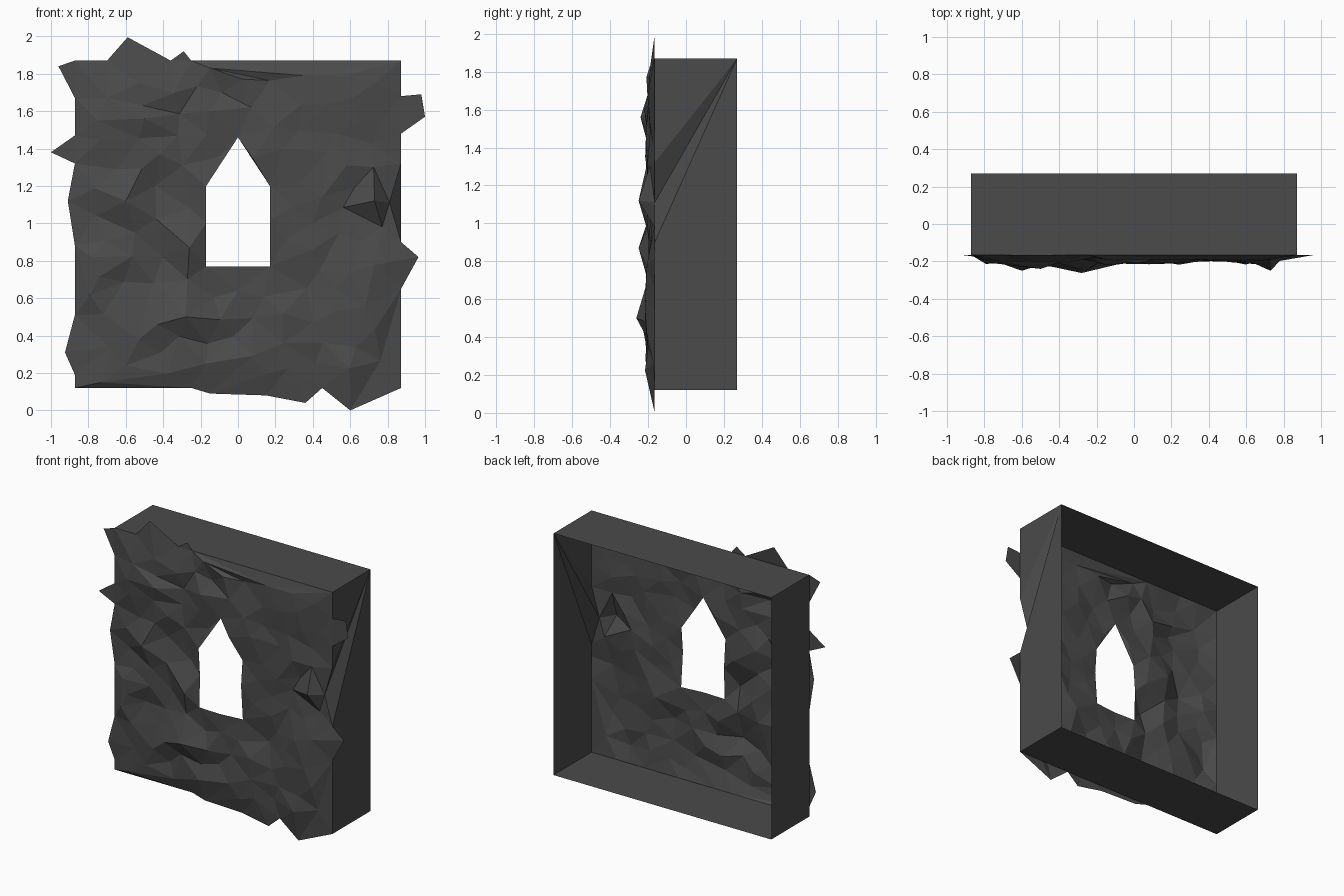
import bpy, bmesh, random
from mathutils import Vector
from mathutils.geometry import delaunay_2d_cdt

if "Cube" in bpy.data.objects:
    bpy.data.objects.remove(bpy.data.objects["Cube"])

random.seed(7)
FRONT, BACK, W, Z0, Z1 = -0.165, 0.27, 0.872, 0.12, 1.87

stone = bpy.data.materials.new("dark grey stone")
stone.diffuse_color = (0.07, 0.07, 0.07, 1)
stone.use_nodes = True
stone.node_tree.nodes["Principled BSDF"].inputs["Base Color"].default_value = stone.diffuse_color

# Jagged rim of the rock face (x, z), clockwise from the top left
RIM = [(-.96, 1.84), (-W, Z1), (-.7, Z1), (-.59, 1.995), (-.36, Z1), (-.29, 1.92), (-.25, Z1),
       (W, Z1), (W, 1.68), (.98, 1.69), (1, 1.57), (W, 1.48), (W, 1.32), (.81, 1.11), (W, .9),
       (.965, .82), (W, .65), (W, Z0), (.6, 0), (.45, Z0), (.36, .04), (.15, .08), (-.15, .09),
       (-.25, Z0), (-W, Z0), (-W, .19), (-.925, .31), (-W, .51), (-W, .88), (-.91, 1.12),
       (-W, 1.32), (-1, 1.38), (-W, 1.47), (-W, 1.67)]
# Pointed window opening
HOLE = [(-.17, .77), (0, .77), (.17, .77), (.17, 1.02), (.17, 1.2), (0, 1.46),
        (-.17, 1.2), (-.17, 1.0)]
# Main ridge points of the rock (x, z, y)
RIDGES = [(-.6, 1.12, -.25), (-.65, 1.29, -.19), (-.26, .87, -.25), (-.45, .68, -.18),
          (-.78, .82, -.21), (-.55, .95, -.2), (-.37, .61, -.21), (-.43, .46, -.23),
          (-.28, .5, -.262), (-.17, .25, -.21), (.24, .36, -.205), (0, .64, -.2),
          (.54, .95, -.18), (.45, 1.14, -.2), (.53, 1.48, -.19), (.24, 1.4, -.21),
          (.07, 1.62, -.2), (.49, 1.64, -.2), (-.15, 1.6, -.22), (-.75, 1.55, -.21),
          (-.51, 1.63, -.2), (-.5, 1.56, -.24), (-.42, 1.37, -.21), (-.53, 1.75, -.2),
          (.35, 1.79, -.19), (-.15, 1.83, -.19), (.4, .47, -.19), (.63, .34, -.2),
          (.4, .86, -.2), (.73, 1.12, -.25), (-.6, .24, -.2), (-.73, .15, -.19)]


def inside(p, poly):
    """Even-odd point in polygon test."""
    odd = False
    for (x1, y1), (x2, y2) in zip(poly, poly[1:] + poly[:1]):
        if (y1 > p[1]) != (y2 > p[1]) and p[0] < (x2 - x1) * (p[1] - y1) / (y2 - y1) + x1:
            odd = not odd
    return odd


def make_object(name, verts, faces):
    mesh = bpy.data.meshes.new(name)
    mesh.from_pydata(verts, [], faces)
    mesh.materials.append(stone)
    ob = bpy.data.objects.new(name, mesh)
    bpy.context.collection.objects.link(ob)
    return ob


# Rock face: rim, opening and ridges, filled up with random points, triangulated
pts = [(x, z, FRONT) for x, z in RIM]
pts += [(x, z, random.uniform(-.21, -.175)) for x, z in HOLE]
pts += RIDGES
for _ in range(3000):
    x, z = random.uniform(-.8, .8), random.uniform(.19, 1.8)
    near = min(((x - p[0]) / 1.25) ** 2 + (z - p[1]) ** 2 for p in pts)
    if near > .105 ** 2 and not inside((x, z), HOLE):
        pts.append((x, z, random.uniform(-.218, -.165)))

nr, nh = len(RIM), len(HOLE)
loops = [(i, (i + 1) % nr) for i in range(nr)]
loops += [(nr + i, nr + (i + 1) % nh) for i in range(nh)]
flat, _, tris, origin, _, _ = delaunay_2d_cdt(
    [Vector((x, z)) for x, z, y in pts], loops, [], 0, 1e-5)
verts = [(v.x, pts[o[0]][2] if o else FRONT, v.y) for v, o in zip(flat, origin)]
faces = []
for t in tris:
    c = sum((flat[i] for i in t), Vector((0, 0))) / 3
    if inside(c, RIM) and not inside(c, HOLE):
        faces.append(t)
make_object("rock_face", verts, faces)

# Open-backed frame: four thin walls, right one dented at its front edge
frame = [(-W, FRONT, Z0), (W, FRONT, Z0), (W, FRONT, Z1), (-W, FRONT, Z1),
         (-W, BACK, Z0), (W, BACK, Z0), (W, BACK, Z1), (-W, BACK, Z1),
         (W, FRONT, .9), (.81, FRONT, 1.11), (W, FRONT, 1.32)]
make_object("frame_walls", frame,
            [(0, 4, 5, 1), (3, 2, 6, 7), (0, 3, 7, 4),
             (1, 5, 6, 8), (8, 6, 9), (9, 6, 10), (10, 6, 2)])
